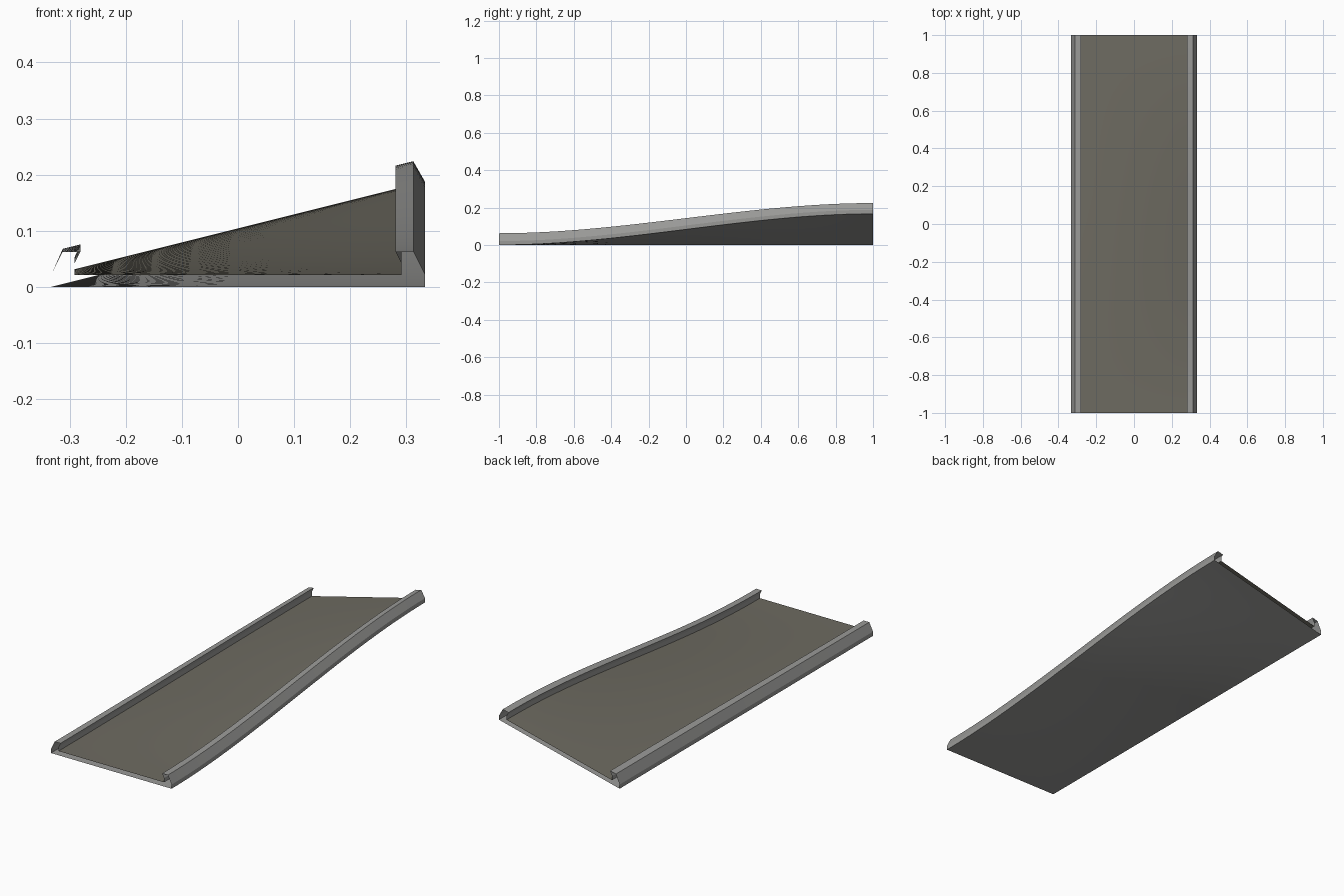
import bpy, bmesh, math

if "Cube" in bpy.data.objects:
    bpy.data.objects.remove(bpy.data.objects["Cube"])

U = 1 / 48          # profile unit
BANK = 0.25         # sideways slope at the raised end
STEPS = 32


def material(name, rgb):
    m = bpy.data.materials.new(name)
    m.diffuse_color = (*rgb, 1)
    m.use_nodes = True
    m.node_tree.nodes["Principled BSDF"].inputs["Base Color"].default_value = m.diffuse_color
    return m


GREY = material("concrete grey", (0.32, 0.32, 0.31))
ROAD = material("warm dark grey", (0.155, 0.147, 0.12))


def sweep(name, profile, mat):
    """Sweep an open x-z profile along y, easing from flat into a bank."""
    bm = bmesh.new()
    rows = []
    for i in range(STEPS + 1):
        t = i / STEPS
        ease = t * t * (3 - 2 * t)
        rows.append([bm.verts.new((x * U, 2 * t - 1,
                                   z * U + BANK * ease * (x + 16) * U))
                     for x, z in profile])
    for a, b in zip(rows, rows[1:]):
        for j in range(len(profile) - 1):
            bm.faces.new((a[j], a[j + 1], b[j + 1], b[j]))
    mesh = bpy.data.meshes.new(name)
    bm.to_mesh(mesh)
    bm.free()
    ob = bpy.data.objects.new(name, mesh)
    bpy.context.collection.objects.link(ob)
    mesh.materials.append(mat)
    bpy.context.view_layer.objects.active = ob
    ob.select_set(True)
    bpy.ops.object.shade_smooth_by_angle(angle=math.radians(15))
    ob.select_set(False)


# Road deck, subdivided across so the twist stays even
sweep("road_deck", [(-14 + 28 * k / 8, 1) for k in range(9)], ROAD)

# Underside
sweep("underside", [(16 - 32 * k / 8, 0) for k in range(9)], GREY)

# Side barriers with an overhanging inner lip; the ends are open
RAIL = [(14, 1), (14, 2), (13.5, 3), (15, 3), (16, 1), (16, 0)]
sweep("right_barrier", RAIL, GREY)
sweep("left_barrier", [(-x, z) for x, z in reversed(RAIL)], GREY)
